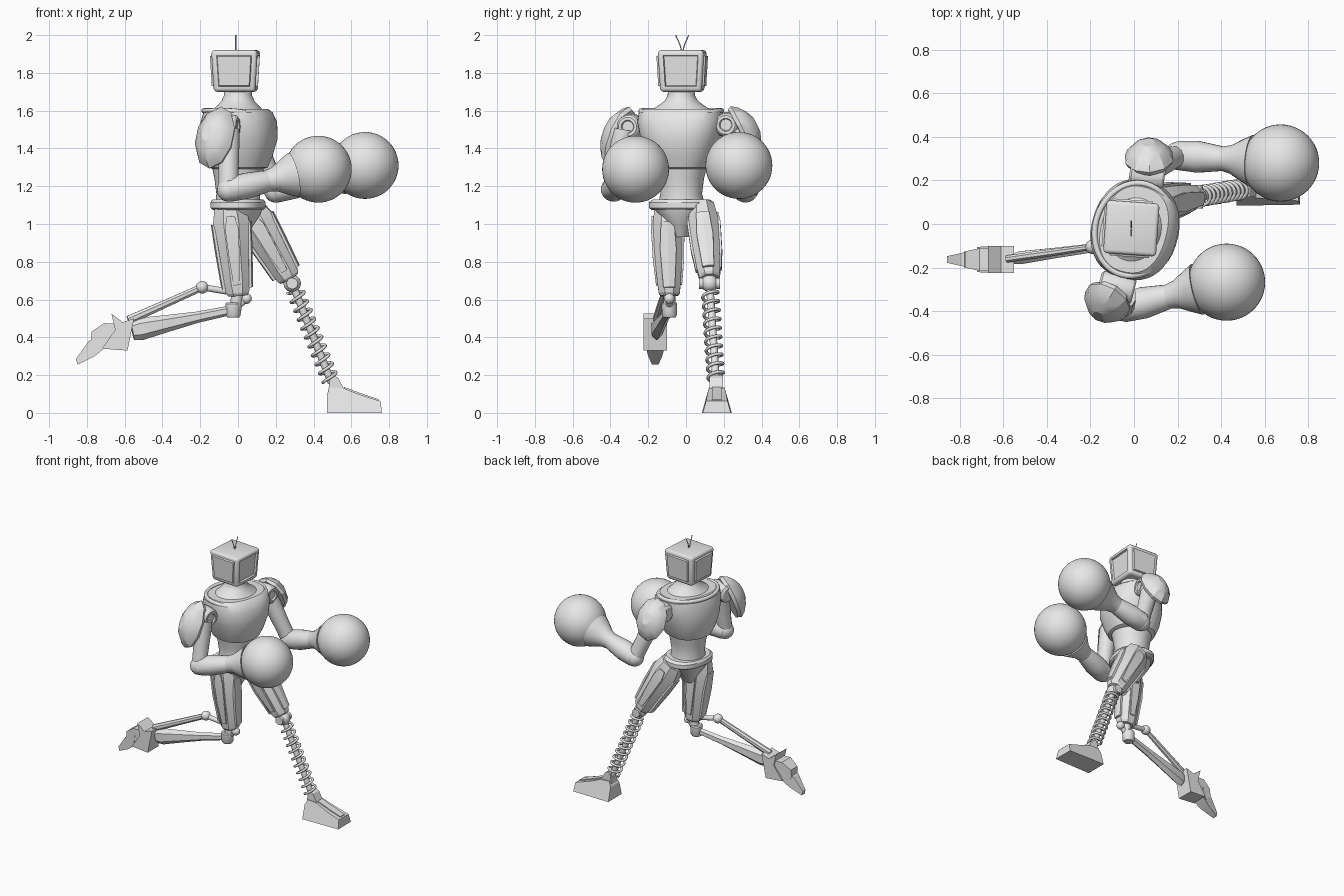
import bpy, bmesh
from math import pi, sin, cos, radians
from mathutils import Vector, Matrix

cube = bpy.data.objects.get("Cube")
if cube:
    bpy.data.objects.remove(cube)

grey = bpy.data.materials.new("plain grey")
grey.use_nodes = True
grey.diffuse_color = (0.8, 0.8, 0.8, 1)
grey.node_tree.nodes["Principled BSDF"].inputs["Base Color"].default_value = (0.8, 0.8, 0.8, 1)


def finish(name, bm, angle=32):
    bmesh.ops.recalc_face_normals(bm, faces=bm.faces)
    me = bpy.data.meshes.new(name)
    bm.to_mesh(me)
    bm.free()
    me.materials.append(grey)
    me.shade_smooth()
    me.set_sharp_from_angle(angle=radians(angle))
    ob = bpy.data.objects.new(name, me)
    bpy.context.collection.objects.link(ob)
    return ob


def limb(name, p, q, rings, n=24, up=(0, 0, 1), power=1.0, angle=32):
    """Loft along p-q; rings are (t, side radius, up radius, side shift, up shift)."""
    p, q = Vector(p), Vector(q)
    d = (q - p).normalized()
    side = Vector(up).cross(d).normalized()
    top = d.cross(side)
    bm, loops = bmesh.new(), []
    for t, a, b, *shift in rings:
        sa, sb = shift or (0, 0)
        c = p.lerp(q, t) + side * sa + top * sb
        loop = []
        for i in range(n):
            w = 2 * pi * (i + 0.5) / n
            cw, sw = cos(w), sin(w)
            x = abs(cw) ** power * (1 if cw > 0 else -1)
            y = abs(sw) ** power * (1 if sw > 0 else -1)
            loop.append(bm.verts.new(c + side * a * x + top * b * y))
        loops.append(loop)
    for lo, hi in zip(loops, loops[1:]):
        for i in range(n):
            j = (i + 1) % n
            bm.faces.new((lo[i], lo[j], hi[j], hi[i]))
    bm.faces.new(loops[0])
    bm.faces.new(loops[-1])
    return finish(name, bm, angle)


def rod(name, p, q, r, n=16):
    return limb(name, p, q, [(0, r, r), (1, r, r)], n, up=(0.1, 1, 0.2))


def ball(name, c, r, seg=32):
    bm = bmesh.new()
    bmesh.ops.create_uvsphere(bm, u_segments=seg, v_segments=seg // 2, radius=r,
                              matrix=Matrix.Translation(c))
    return finish(name, bm)


def slab(name, pts, yc, half):
    """Side profile in x-z given a width by the rule half(x, z)."""
    bm = bmesh.new()
    rows = [[bm.verts.new((x, yc + s * half(x, z), z)) for x, z in pts] for s in (-1, 1)]
    for row in rows:
        bm.faces.new(row)
    for i in range(len(pts)):
        j = (i + 1) % len(pts)
        bm.faces.new((rows[0][i], rows[0][j], rows[1][j], rows[1][i]))
    return finish(name, bm, 15)


def wire(name, pts, r, cyclic=False):
    cu = bpy.data.curves.new(name, "CURVE")
    cu.dimensions = "3D"
    cu.bevel_depth, cu.bevel_resolution, cu.use_fill_caps = r, 2, True
    sp = cu.splines.new("POLY")
    sp.points.add(len(pts) - 1)
    for pt, co in zip(sp.points, pts):
        pt.co = (*co, 1)
    sp.use_cyclic_u = cyclic
    cu.materials.append(grey)
    ob = bpy.data.objects.new(name, cu)
    bpy.context.collection.objects.link(ob)


# Head: rounded box with a sunken screen and framed panels
bm = bmesh.new()
bmesh.ops.create_cube(bm, size=1)
for v in bm.verts:
    k = 0.245 if v.co.z > 0 else 0.22
    v.co = Vector((v.co.x * k, v.co.y * k, v.co.z * 0.22))
bmesh.ops.bevel(bm, geom=bm.edges[:], offset=0.018, segments=3, profile=0.5, affect="EDGES")
bm.normal_update()
for f in [f for f in bm.faces if f.calc_area() > 0.02 and abs(f.normal.z) < 0.5]:
    front = f.normal.x > 0.5
    bmesh.ops.inset_individual(bm, faces=[f], thickness=0.014, depth=0)
    bmesh.ops.inset_individual(bm, faces=[f], thickness=0.006, depth=-0.012 if front else 0.01)
head = finish("head", bm)
head.location = (-0.012, -0.02, 1.81)
head.rotation_euler.z = radians(-4)
for s in (-1, 1):
    wire("antenna", [(-0.012, -0.02 + s * y, z) for y, z in
                     ((0.002, 1.91), (0.012, 1.95), (0.035, 2.0))], 0.003)

# Torso, turned so that the left shoulder leads
fwd = (cos(radians(15)), -sin(radians(15)), 0)
foot_of, top_of = (0, -0.025, 0), (0, -0.025, 1)


def body(name, rings, power=1.0):
    return limb(name, foot_of, top_of, rings, 40, up=fwd, power=power)


body("abdomen", [(1.1, 0.125, 0.12), (1.16, 0.11, 0.115), (1.24, 0.12, 0.125), (1.36, 0.15, 0.15)])
body("chest", [(1.29, 0.13, 0.13), (1.30, 0.15, 0.155), (1.36, 0.18, 0.18), (1.45, 0.21, 0.2, 0, 0.005),
               (1.54, 0.23, 0.195, 0, 0.005), (1.59, 0.225, 0.175), (1.61, 0.2, 0.15)], 0.85)
body("neck", [(1.58, 0.19, 0.15), (1.615, 0.14, 0.12), (1.65, 0.09, 0.088), (1.68, 0.072, 0.075),
              (1.72, 0.07, 0.072)])
body("belt", [(1.075, 0.155, 0.13), (1.085, 0.17, 0.14), (1.115, 0.17, 0.14), (1.13, 0.15, 0.13)], 0.85)
body("pelvis", [(0.93, 0.035, 0.05), (0.99, 0.07, 0.08), (1.05, 0.12, 0.12), (1.09, 0.15, 0.13)])

lateral = Vector((0.26, 0.966, 0))
collar = []
for i in range(48):
    w = 2 * pi * i / 48
    collar.append(Vector((0, -0.025, 1.6 - 0.045 * max(0, cos(w)) ** 2))
                  + Vector(fwd) * 0.178 * cos(w) + lateral * 0.215 * sin(w))
wire("collar", collar, 0.014, True)

# Arms
arms = {
    "right": dict(hub=((-0.16, -0.27, 1.515), (0.0, -0.31, 1.515)), top=(-0.05, -0.33, 1.5),
                  elbow=(-0.05, -0.385, 1.18), fist=(0.425, -0.267, 1.29),
                  pad=((-0.11, -0.335, 1.45), (-0.165, -0.425, 1.49)), size=0.115, tall=0.175),
    "left": dict(hub=((-0.02, 0.235, 1.525), (0.14, 0.21, 1.525)), top=(0.07, 0.25, 1.5),
                 elbow=(0.2, 0.315, 1.175), fist=(0.673, 0.28, 1.31),
                 pad=((0.07, 0.285, 1.48), (0.065, 0.375, 1.525)), size=0.115, tall=0.15),
}
for side, a in arms.items():
    b0, b1 = a["hub"]
    limb(side + "_shoulder", b0, b1, [(0, 0.045, 0.045), (0.06, 0.06, 0.06), (0.3, 0.068, 0.068),
         (0.7, 0.068, 0.068), (0.94, 0.06, 0.06), (1, 0.05, 0.05), (1, 0.035, 0.035),
         (0.94, 0.03, 0.03)])
    limb(side + "_upper_arm", a["top"], a["elbow"],
         [(0, 0.06, 0.06), (0.2, 0.06, 0.06), (0.7, 0.052, 0.054), (1.05, 0.05, 0.055)],
         12, up=(1, 0, 0))
    ball(side + "_elbow", a["elbow"], 0.062, 20)
    limb(side + "_forearm", a["elbow"], a["fist"],
         [(-0.06, 0.045, 0.045), (0.0, 0.068, 0.064), (0.2, 0.074, 0.07), (0.4, 0.06, 0.06),
          (0.46, 0.054, 0.055)], 16)
    limb(side + "_cuff", a["elbow"], a["fist"],
         [(0.42, 0.055, 0.056), (0.52, 0.066, 0.066), (0.64, 0.1, 0.1), (0.72, 0.12, 0.12)], 24)
    ball(side + "_boxing_glove", a["fist"], 0.177, 48)
    w, h = a["size"], a["tall"]
    limb(side + "_shoulder_plate", *a["pad"],
         [(0, w * 0.9, h * 0.94), (0.2, w, h), (0.5, w * 0.88, h * 0.86),
          (0.8, w * 0.6, h * 0.6), (1, w * 0.25, h * 0.3)], 10, angle=25)

# Thighs with raised armour strips
for side, hip, knee in (("right", (-0.045, -0.1, 1.1), (0.0, -0.088, 0.62)),
                        ("left", (0.05, 0.085, 1.09), (0.272, 0.125, 0.71))):
    limb(side + "_thigh", hip, knee,
         [(0, 0.07, 0.085), (0.2, 0.084, 0.105), (0.55, 0.078, 0.09), (0.85, 0.068, 0.08),
          (0.97, 0.06, 0.065), (1, 0.05, 0.055)], 8, up=(1, 0, 0), angle=15)
    for s in (-1, 1):
        limb(side + "_thigh_side_strip", hip, knee,
             [(0.12, 0.01, 0.03, s * 0.076, 0), (0.25, 0.012, 0.05, s * 0.08, 0),
              (0.6, 0.012, 0.04, s * 0.074, 0), (0.88, 0.01, 0.025, s * 0.062, 0)],
             4, up=(1, 0, 0), angle=10)
    for s in (-1, 1):
        limb(side + "_thigh_strip", hip, knee,
             [(0.2, 0.04, 0.012, 0, s * 0.096), (0.5, 0.05, 0.014, 0, s * 0.086),
              (0.92, 0.035, 0.014, 0, s * 0.07)], 6, up=(1, 0, 0), angle=10)

# Left lower leg: knee ball, rod and coil spring
knee, ankle = Vector((0.287, 0.125, 0.685)), Vector((0.495, 0.16, 0.16))
ball("left_knee", knee, 0.046, 24)
rod("left_knee_pin", knee + Vector((0, -0.055, 0)), knee + Vector((0, 0.055, 0)), 0.03)
rod("left_shin_rod", knee, ankle, 0.02)
d = (ankle - knee).normalized()
u = Vector((0, 1, 0)).cross(d).normalized()
v = d.cross(u)
turns, steps = 10, 18
wire("left_shin_spring", [knee.lerp(ankle, 0.07 + 0.9 * i / (turns * steps))
     + (u * cos(2 * pi * i / steps) + v * sin(2 * pi * i / steps)) * 0.042
     for i in range(turns * steps + 1)], 0.0085)

# Left foot
slab("left_foot", [(0.47, 0), (0.47, 0.1), (0.49, 0.135), (0.56, 0.13), (0.65, 0.095),
                   (0.755, 0.062), (0.762, 0)], 0.163,
     lambda x, z: 0.079 - 0.28 * z - 0.03 * max(0, x - 0.6))
slab("left_ankle", [(0.475, 0.1), (0.488, 0.185), (0.505, 0.2), (0.53, 0.185), (0.565, 0.12)], 0.16,
     lambda x, z: 0.035)
slab("left_instep_strip", [(0.56, 0.12), (0.56, 0.138), (0.65, 0.104), (0.745, 0.072), (0.745, 0.05)],
     0.163, lambda x, z: 0.025)

# Right lower leg, stretched back
ball("right_knee", (0.045, -0.088, 0.605), 0.028, 20)
rod("right_knee_core", (0.0, -0.088, 0.65), (-0.015, -0.088, 0.54), 0.032)
limb("right_knee_socket", (-0.025, -0.088, 0.585), (-0.025, -0.088, 0.505),
     [(0, 0.036, 0.036), (0.1, 0.042, 0.042), (0.85, 0.04, 0.04), (1, 0.032, 0.032)], 16, up=(1, 0, 0))
rod("right_knee_link", (0.045, -0.088, 0.605), (-0.02, -0.088, 0.55), 0.018)
limb("right_shin", (-0.03, -0.088, 0.545), (-0.56, -0.16, 0.435),
     [(0, 0.022, 0.025), (0.35, 0.024, 0.03), (0.65, 0.028, 0.045), (0.92, 0.034, 0.06),
      (1, 0.025, 0.05)], 6, angle=15)
joint = (-0.19, -0.105, 0.665)
rod("right_upper_link", (-0.01, -0.09, 0.635), joint, 0.017)
ball("right_link_joint", joint, 0.033, 20)
limb("right_rear_link", joint, (-0.58, -0.16, 0.49), [(0, 0.014, 0.02), (0.5, 0.018, 0.022),
                                                     (1, 0.018, 0.026)], 8)

# Right foot in overlapping jagged segments
taper = lambda x, z: 0.062 if x > -0.7 else 0.062 + (x + 0.7) * 0.22
slab("right_heel", [(-0.55, 0.5), (-0.565, 0.43), (-0.585, 0.33), (-0.72, 0.34), (-0.65, 0.44),
                    (-0.67, 0.525), (-0.61, 0.48)], -0.163, taper)
slab("right_arch", [(-0.6, 0.47), (-0.62, 0.36), (-0.74, 0.335), (-0.78, 0.375), (-0.775, 0.43),
                    (-0.71, 0.475)], -0.163, lambda x, z: taper(x, z) - 0.008)
slab("right_toe", [(-0.7, 0.42), (-0.71, 0.34), (-0.76, 0.3), (-0.85, 0.255), (-0.858, 0.285),
                   (-0.79, 0.38)], -0.163, lambda x, z: taper(x, z) - 0.012)
